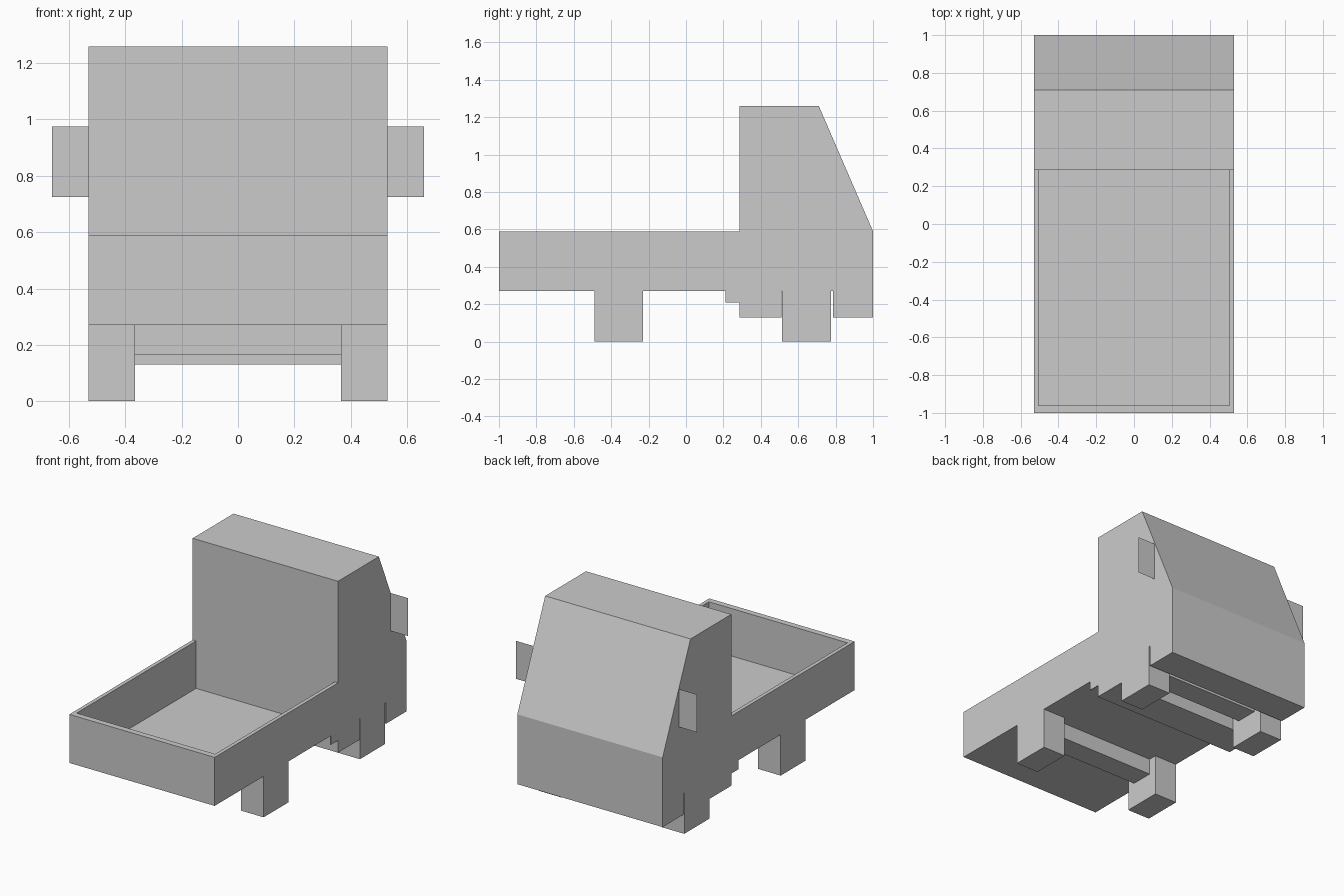
import bpy, bmesh

if "Cube" in bpy.data.objects:
    bpy.data.objects.remove(bpy.data.objects["Cube"])

W = 0.53  # half width of the body


def add_mesh(name, verts, faces):
    me = bpy.data.meshes.new(name)
    me.from_pydata(verts, [], faces)
    ob = bpy.data.objects.new(name, me)
    bpy.context.collection.objects.link(ob)
    return ob


def box(name, x, y, z):
    v = [(a, b, c) for a in x for b in y for c in z]
    f = [(0, 1, 3, 2), (4, 6, 7, 5), (0, 4, 5, 1), (2, 3, 7, 6), (0, 2, 6, 4), (1, 5, 7, 3)]
    return add_mesh(name, v, f)


def extrude_profile(name, pts, half):
    """Side profile in (y, z), extruded across x."""
    ob = add_mesh(name, [(-half, y, z) for y, z in pts], [range(len(pts))])
    bm = bmesh.new()
    bm.from_mesh(ob.data)
    ext = bmesh.ops.extrude_face_region(bm, geom=bm.faces[:])["geom"]
    moved = [g for g in ext if isinstance(g, bmesh.types.BMVert)]
    bmesh.ops.translate(bm, verts=moved, vec=(2 * half, 0, 0))
    bmesh.ops.recalc_face_normals(bm, faces=bm.faces[:])
    bm.to_mesh(ob.data)
    bm.free()
    return ob


# Cab and bed in one profile, with the front wheel arch
body = extrude_profile("truck_body", [
    (-1, 0.27), (-1, 0.59), (0.285, 0.59), (0.285, 1.26), (0.71, 1.26), (1, 0.59),
    (1, 0.13), (0.785, 0.13), (0.785, 0.27), (0.51, 0.27), (0.51, 0.13),
    (0.285, 0.13), (0.285, 0.27)], W)

# Hollow out the open cargo bed
cutter = box("bed_cutter", (-0.505, 0.505), (-0.96, 0.285), (0.277, 0.8))
cutter.hide_render = True
mod = body.modifiers.new("bed", "BOOLEAN")
mod.operation = "DIFFERENCE"
mod.solver = "EXACT"
mod.object = cutter
bpy.context.view_layer.objects.active = body
bpy.ops.object.modifier_apply(modifier=mod.name)
bpy.data.objects.remove(cutter)

# Blocky wheels joined by square axles
for label, y0, y1 in (("rear", -0.49, -0.23), ("front", 0.513, 0.775)):
    for side, s in (("left", -1), ("right", 1)):
        x = sorted((s * 0.365, s * W))
        box(f"{label}_{side}_wheel", x, (y0, y1), (0, 0.27))
    box(f"{label}_axle", (-0.365, 0.365), (y0 + 0.055, y1 - 0.055), (0.165, 0.27))

# Flat mirrors and thin step plates on both sides
for side, s in (("left", -1), ("right", 1)):
    a, b = sorted((s * W, s * 0.66))
    add_mesh(f"{side}_mirror", [(a, 0.83, 0.725), (b, 0.83, 0.725), (b, 0.83, 0.975), (a, 0.83, 0.975)],
             [(0, 1, 2, 3)])
    box(f"{side}_step_plate", sorted((s * (W - 0.005), s * W)), (0.21, 0.285), (0.21, 0.27))
